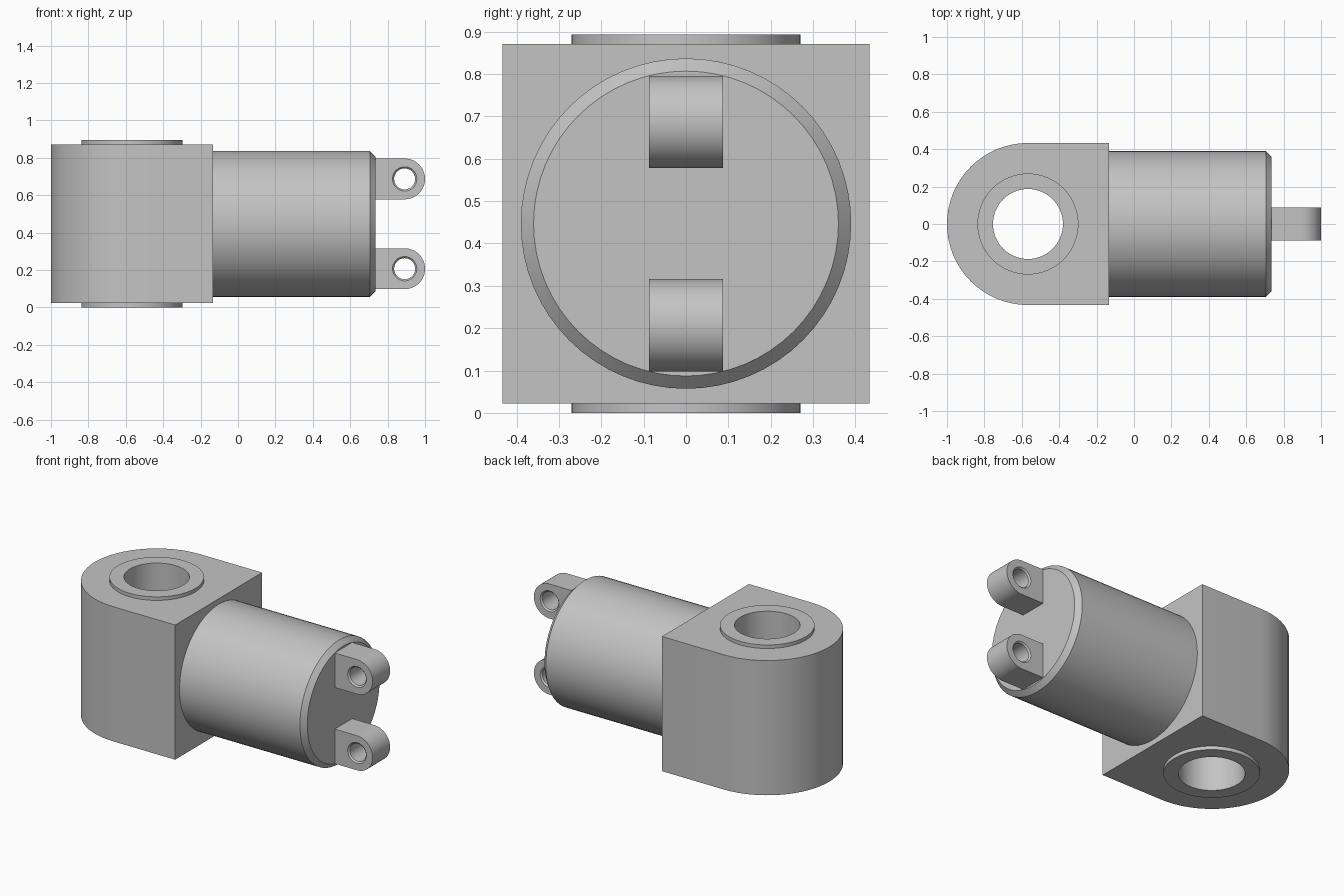
import bpy
import bmesh
from math import cos, sin, pi, hypot
from mathutils import Matrix

cube = bpy.data.objects.get("Cube")
if cube:
    bpy.data.objects.remove(cube, do_unlink=True)

GREY = (0.55, 0.55, 0.55, 1.0)
steel = bpy.data.materials.new("plain grey")
steel.diffuse_color = GREY
steel.use_nodes = True
steel.node_tree.nodes["Principled BSDF"].inputs["Base Color"].default_value = GREY


def arc(radius, start, end, steps):
    """Points along an arc around the origin."""
    return [(radius * cos(start + (end - start) * i / steps),
             radius * sin(start + (end - start) * i / steps)) for i in range(steps + 1)]


def circle(radius, steps=64):
    return arc(radius, 0, 2 * pi, steps)[:-1]


def eye_outline(radius, length):
    """Half round towards +x, square end at -length."""
    return arc(radius, -pi / 2, pi / 2, 32) + [(-length, radius), (-length, -radius)]


def finish(name, bm, matrix):
    bmesh.ops.recalc_face_normals(bm, faces=bm.faces)
    mesh = bpy.data.meshes.new(name)
    bm.to_mesh(mesh)
    bm.free()
    mesh.materials.append(steel)
    obj = bpy.data.objects.new(name, mesh)
    bpy.context.collection.objects.link(obj)
    obj.matrix_world = matrix
    bpy.ops.object.select_all(action='DESELECT')
    obj.select_set(True)
    bpy.context.view_layer.objects.active = obj
    bpy.ops.object.shade_smooth_by_angle(angle=pi / 6)
    return obj


def bored_prism(name, outline, bore, depth, matrix, chamfer=0):
    """Extrude an outline with a round bore, centred on its depth."""
    bm = bmesh.new()
    for loop in (outline, circle(bore)):
        verts = [bm.verts.new((x, y, -depth / 2)) for x, y in loop]
        for a, b in zip(verts, verts[1:] + verts[:1]):
            bm.edges.new((a, b))
    bmesh.ops.triangle_fill(bm, edges=bm.edges[:], use_beauty=True)
    grown = bmesh.ops.extrude_face_region(bm, geom=bm.faces[:], use_keep_orig=True)
    moved = [g for g in grown["geom"] if isinstance(g, bmesh.types.BMVert)]
    bmesh.ops.translate(bm, verts=moved, vec=(0, 0, depth))
    bmesh.ops.recalc_face_normals(bm, faces=bm.faces)
    if chamfer:
        rim = [e for e in bm.edges
               if all(abs(hypot(v.co.x, v.co.y) - bore) < 1e-4 for v in e.verts)
               and abs(e.verts[0].co.z - e.verts[1].co.z) < 1e-4]
        bmesh.ops.bevel(bm, geom=rim, offset=chamfer, segments=1, affect='EDGES')
    return finish(name, bm, matrix)


MID_Z = 0.447
EYE_X = -0.567
FACE_X = -0.135
END_X = 0.735

# Large rounded block, with its flat side facing the barrel
bored_prism("eye_block", eye_outline(0.433, FACE_X - EYE_X), 0.27, 0.849,
            Matrix.Translation((EYE_X, 0, MID_Z)) @ Matrix.Rotation(pi, 4, 'Z'))

# Bushing that stands slightly proud of the block
bored_prism("bushing", circle(0.27), 0.187, 2 * MID_Z,
            Matrix.Translation((EYE_X, 0, MID_Z)))

# Barrel with a chamfered outer end
bm = bmesh.new()
length = END_X - FACE_X
bmesh.ops.create_cone(bm, cap_ends=True, segments=64, radius1=0.39, radius2=0.39, depth=length)
end_rim = [e for e in bm.edges if all(v.co.z > 0 for v in e.verts)]
bmesh.ops.bevel(bm, geom=end_rim, offset=0.03, segments=1, affect='EDGES')
finish("barrel", bm, Matrix.Translation(((FACE_X + END_X) / 2, 0, MID_Z))
       @ Matrix.Rotation(pi / 2, 4, 'Y'))

# Pair of small lugs on the barrel end
for name, side in (("upper_lug", 1), ("lower_lug", -1)):
    bored_prism(name, eye_outline(0.109, 0.89 - END_X), 0.056, 0.174,
                Matrix.Translation((0.891, 0, MID_Z + side * 0.24))
                @ Matrix.Rotation(pi / 2, 4, 'X'), chamfer=0.009)
